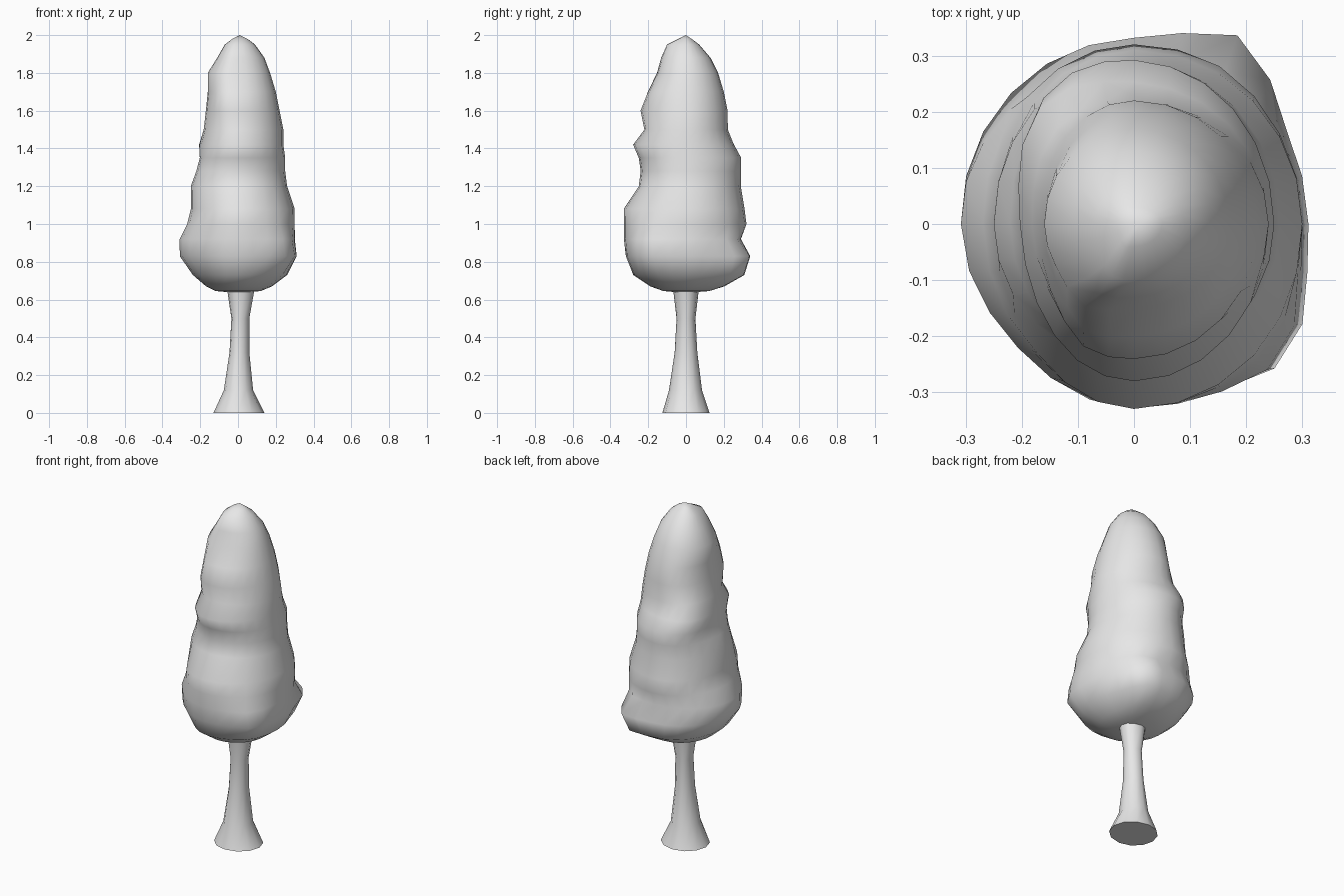
import bpy, bmesh, math

default_cube = bpy.data.objects.get("Cube")
if default_cube:
    bpy.data.objects.remove(default_cube, do_unlink=True)


def make_material(name, colour):
    material = bpy.data.materials.new(name)
    material.use_nodes = True
    material.diffuse_color = colour
    material.node_tree.nodes["Principled BSDF"].inputs["Base Color"].default_value = colour
    return material


def gaussian(value, width):
    return math.exp(-(value / width) ** 2)


def bulge(angle, z, bumps):
    """Sum of local swellings given as (degrees, height, amount, angular width, height width)."""
    total = 0
    for degrees, height, amount, spread, tall in bumps:
        turn = (angle - math.radians(degrees) + math.pi) % math.tau - math.pi
        total += amount * gaussian(turn, spread) * gaussian(z - height, tall)
    return total


def loft(name, sections, sides, material, bumps=(), tip=None, tail=None):
    """Skin rings of (z, left, right, front, back) reaches, closed by poles or flat caps."""
    bm = bmesh.new()
    rings = []
    for z, left, right, front, back in sections:
        ring = []
        for i in range(sides):
            angle = math.tau * i / sides
            c, s = math.cos(angle), math.sin(angle)
            reach_x = right if c > 0 else left
            reach_y = back if s > 0 else front
            grow = bulge(angle, z, bumps)
            ring.append(bm.verts.new((c * (reach_x + grow), s * (reach_y + grow), z)))
        rings.append(ring)
    for low, high in zip(rings, rings[1:]):
        for i in range(sides):
            j = (i + 1) % sides
            bm.faces.new((low[i], low[j], high[j], high[i]))
    for ring, pole in ((rings[0], tail), (rings[-1], tip)):
        if pole is None:
            bm.faces.new(ring)
        else:
            centre = bm.verts.new(pole)
            for i in range(sides):
                bm.faces.new((ring[i], ring[(i + 1) % sides], centre))
    bmesh.ops.recalc_face_normals(bm, faces=bm.faces)
    mesh = bpy.data.meshes.new(name)
    bm.to_mesh(mesh)
    bm.free()
    mesh.materials.append(material)
    obj = bpy.data.objects.new(name, mesh)
    bpy.context.collection.objects.link(obj)
    bpy.ops.object.select_all(action="DESELECT")
    bpy.context.view_layer.objects.active = obj
    obj.select_set(True)
    bpy.ops.object.shade_smooth_by_angle(angle=math.radians(60))
    return obj


pale_grey = make_material("pale grey", (0.8, 0.8, 0.8, 1))

# Flared trunk, hidden top end inside the crown
trunk_sections = [
    (0, .13, .14, .125, .125),
    (.12, .075, .08, .09, .085),
    (.32, .045, .06, .06, .06),
    (.5, .035, .06, .05, .05),
    (.67, .06, .09, .07, .07),
]
loft("trunk", trunk_sections, 12, pale_grey)

# Lumpy tapering crown
crown_sections = [
    (.645, .12, .12, .12, .12),
    (.67, .17, .18, .19, .2),
    (.73, .24, .26, .28, .3),
    (.83, .31, .31, .32, .33),
    (.92, .31, .3, .33, .29),
    (1, .27, .3, .33, .32),
    (1.08, .25, .3, .33, .31),
    (1.2, .25, .26, .25, .29),
    (1.28, .22, .25, .24, .29),
    (1.35, .2, .25, .25, .29),
    (1.42, .2, .24, .28, .25),
    (1.5, .18, .24, .22, .22),
    (1.6, .17, .22, .24, .22),
    (1.7, .16, .2, .2, .2),
    (1.8, .16, .17, .15, .17),
    (1.88, .11, .14, .13, .13),
    (1.95, .07, .09, .1, .07),
    (1.98, .03, .05, .04, .03),
]
crown_bumps = [
    (58, .79, .065, .3, .13),
    (-40, .86, .05, .35, .12),
    (135, 1.41, .04, .5, .1),
    (225, .85, -.02, .5, .2),
    (240, 1.75, .02, .3, .2),
]
loft("crown", crown_sections, 24, pale_grey, crown_bumps,
     tip=(.01, 0, 2), tail=(0, 0, .635))
